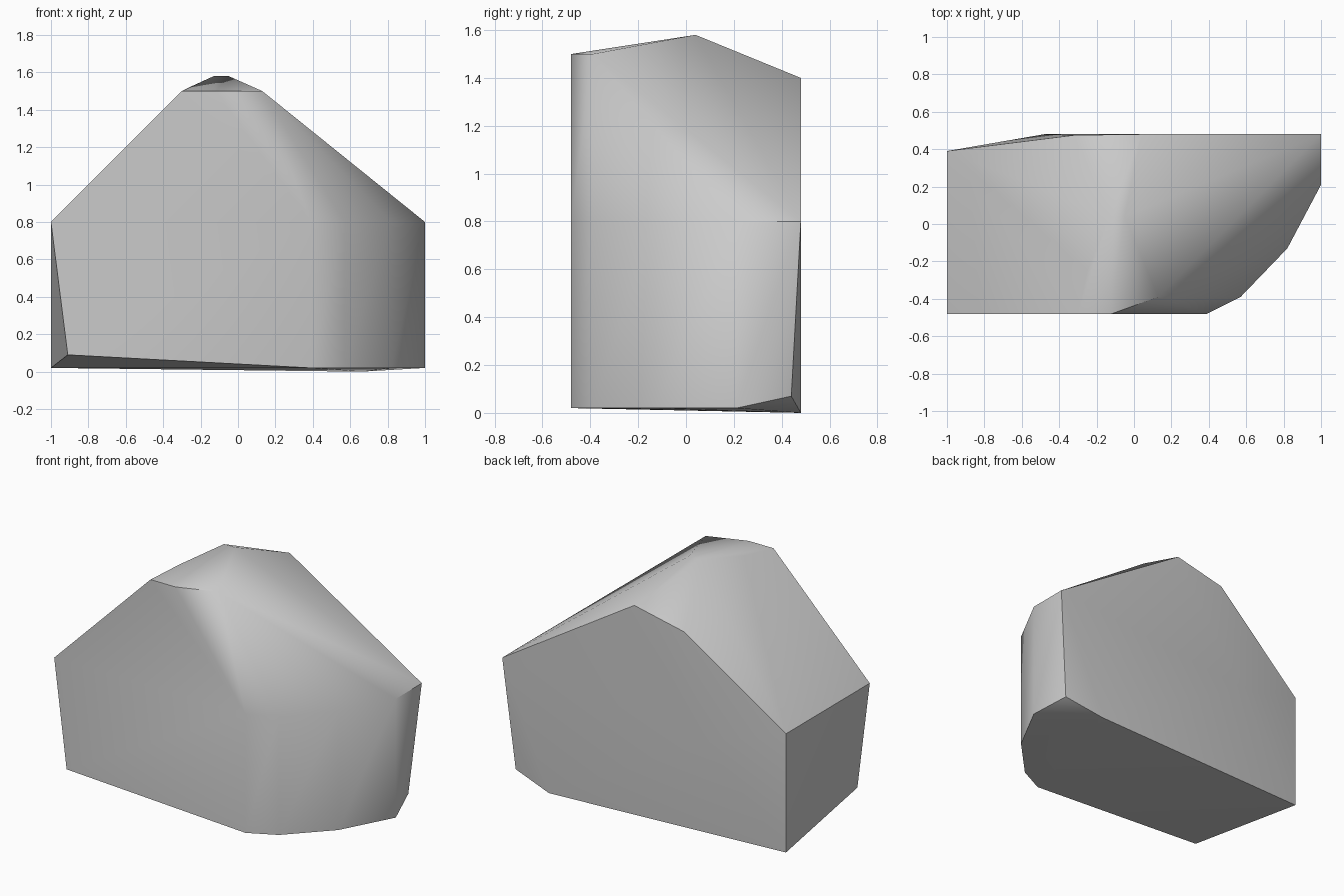
import bpy
import bmesh
import math

# Remove only the default cube
default_cube = bpy.data.objects.get("Cube")
if default_cube:
    bpy.data.objects.remove(default_cube, do_unlink=True)


def make_material(name, colour):
    material = bpy.data.materials.new(name)
    material.use_nodes = True
    material.diffuse_color = colour
    shader = next(n for n in material.node_tree.nodes if n.type == "BSDF_PRINCIPLED")
    shader.inputs["Base Color"].default_value = colour
    return material


def hull_object(name, points, material, smooth_angle):
    """Wrap a tight convex skin around the corner points."""
    bm = bmesh.new()
    for point in points:
        bm.verts.new(point)
    result = bmesh.ops.convex_hull(bm, input=bm.verts[:])
    leftover = [v for v in result["geom_interior"] + result["geom_unused"]
                if isinstance(v, bmesh.types.BMVert) and v.is_valid]
    if leftover:
        bmesh.ops.delete(bm, geom=list(set(leftover)), context="VERTS")
    bmesh.ops.recalc_face_normals(bm, faces=bm.faces[:])
    mesh = bpy.data.meshes.new(name)
    bm.to_mesh(mesh)
    bm.free()
    mesh.materials.append(material)
    obj = bpy.data.objects.new(name, mesh)
    bpy.context.collection.objects.link(obj)
    bpy.ops.object.select_all(action="DESELECT")
    obj.select_set(True)
    bpy.context.view_layer.objects.active = obj
    bpy.ops.object.shade_smooth_by_angle(angle=math.radians(smooth_angle))
    return obj


FRONT, BACK = -0.48, 0.48
SHOULDER, BASE = 0.8, 0.02

# Rounded left flank: upright edges from base to shoulder
flank = [(0.39, FRONT), (0.57, -0.39), (0.82, -0.13), (1, 0.21)]
corners = [(x, y, z) for x, y in flank for z in (BASE, SHOULDER)]

# Left back corner with its chipped foot
corners += [(1, BACK, SHOULDER), (0.93, 0.44, 0.07), (0.66, BACK, 0)]

# Flat right end, leaning inward at the front foot
corners += [(-1, FRONT, SHOULDER), (-0.91, FRONT, 0.09),
            (-1, 0.39, SHOULDER), (-1, 0.39, BASE)]

# Slight bulge on the back wall
corners += [(-0.48, BACK, 0.64)]

# Crown: front ledge, peak and back edge
corners += [(-0.3, FRONT, 1.5), (-0.12, FRONT, 1.5), (0.13, -0.39, 1.5),
            (-0.25, -0.25, 1.525), (-0.13, 0.04, 1.58), (-0.05, 0.04, 1.58),
            (0.04, BACK, 1.4), (-0.32, 0.475, 1.32)]

stone_grey = make_material("stone_grey", (0.6, 0.6, 0.6, 1))
hull_object("boulder", corners, stone_grey, 40)
